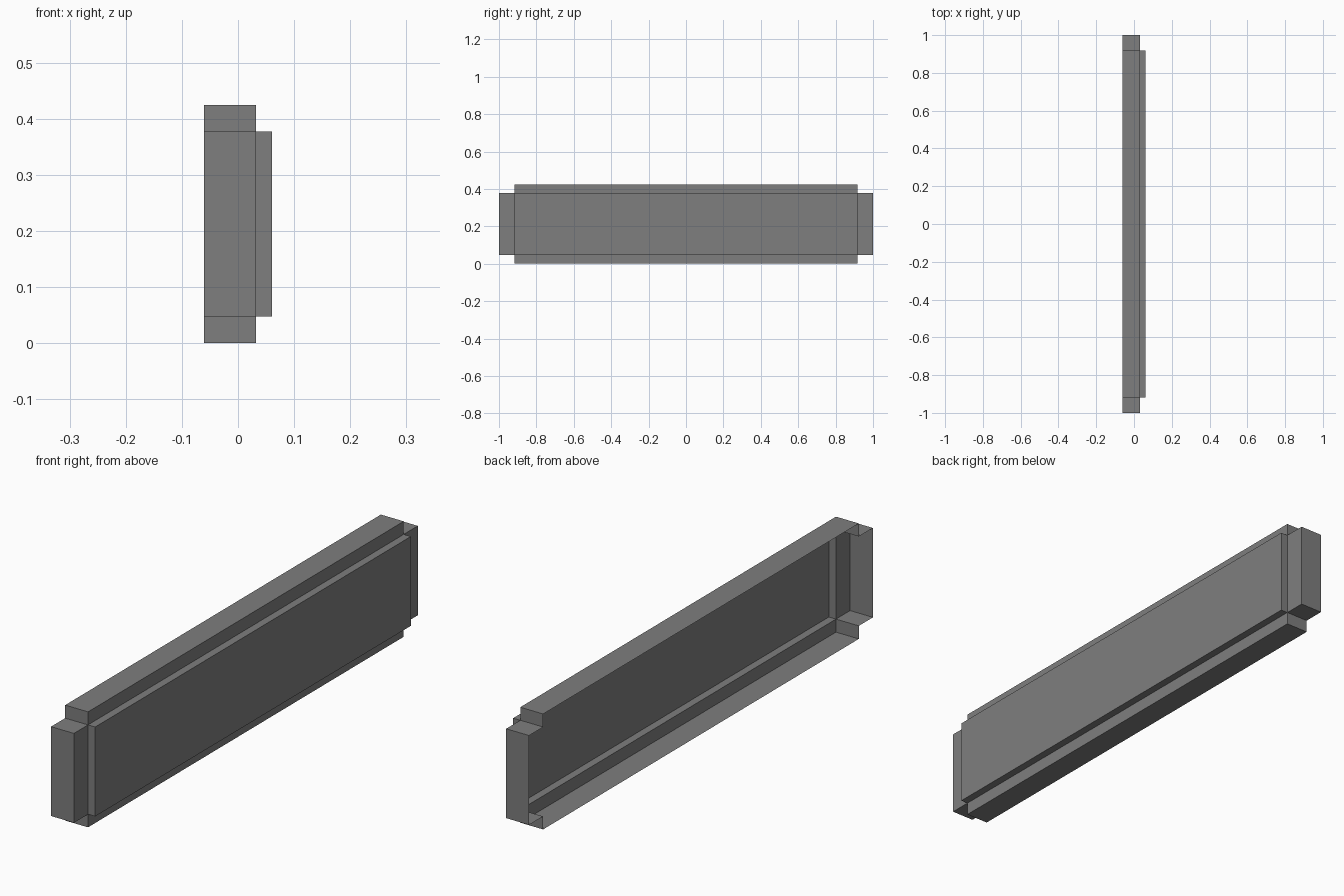
import bpy, bmesh
from mathutils import Vector

cube = bpy.data.objects.get("Cube")
if cube:
    bpy.data.objects.remove(cube, do_unlink=True)

# Main dimensions
BACK_X, STEP_X, PANEL_X = -0.061, 0.032, 0.061
HALF_Y, HALF_Z, MID_Z = 0.918, 0.1645, 0.2125
END_LIP, EDGE_LIP = 0.082, 0.048

grey = bpy.data.materials.new("Mid grey")
grey.use_nodes = True
color = (0.21, 0.21, 0.21, 1)
grey.diffuse_color = color
grey.node_tree.nodes["Principled BSDF"].inputs["Base Color"].default_value = color


def extrude(bm, edges, offset):
    """Extrude edges by an offset and return the new vertices."""
    geom = bmesh.ops.extrude_edge_only(bm, edges=edges)["geom"]
    verts = [v for v in geom if isinstance(v, bmesh.types.BMVert)]
    bmesh.ops.translate(bm, verts=verts, vec=offset)
    return verts


def border(bm):
    return [e for e in bm.edges if e.is_boundary]


bm = bmesh.new()
# Raised panel
corners = [(-1, -1), (1, -1), (1, 1), (-1, 1)]
panel = bm.faces.new([bm.verts.new((PANEL_X, y * HALF_Y, MID_Z + z * HALF_Z))
                      for y, z in corners])
# Panel sides
extrude(bm, border(bm), Vector((STEP_X - PANEL_X, 0, 0)))
# Four ledges stepping outwards, leaving notched corners
for edge in border(bm):
    mid = (edge.verts[0].co + edge.verts[1].co) / 2 - Vector((0, 0, MID_Z))
    if abs(mid.y) > abs(mid.z):
        out = Vector((0, END_LIP if mid.y > 0 else -END_LIP, 0))
    else:
        out = Vector((0, 0, EDGE_LIP if mid.z > 0 else -EDGE_LIP))
    extrude(bm, [edge], out)
# Outer walls, open at the back
extrude(bm, border(bm), Vector((BACK_X - STEP_X, 0, 0)))

bmesh.ops.recalc_face_normals(bm, faces=bm.faces[:])
bm.normal_update()
if panel.normal.x < 0:
    bmesh.ops.reverse_faces(bm, faces=bm.faces[:])

mesh = bpy.data.meshes.new("stepped_panel_shell")
bm.to_mesh(mesh)
bm.free()
mesh.materials.append(grey)
shell = bpy.data.objects.new("stepped_panel_shell", mesh)
bpy.context.collection.objects.link(shell)
